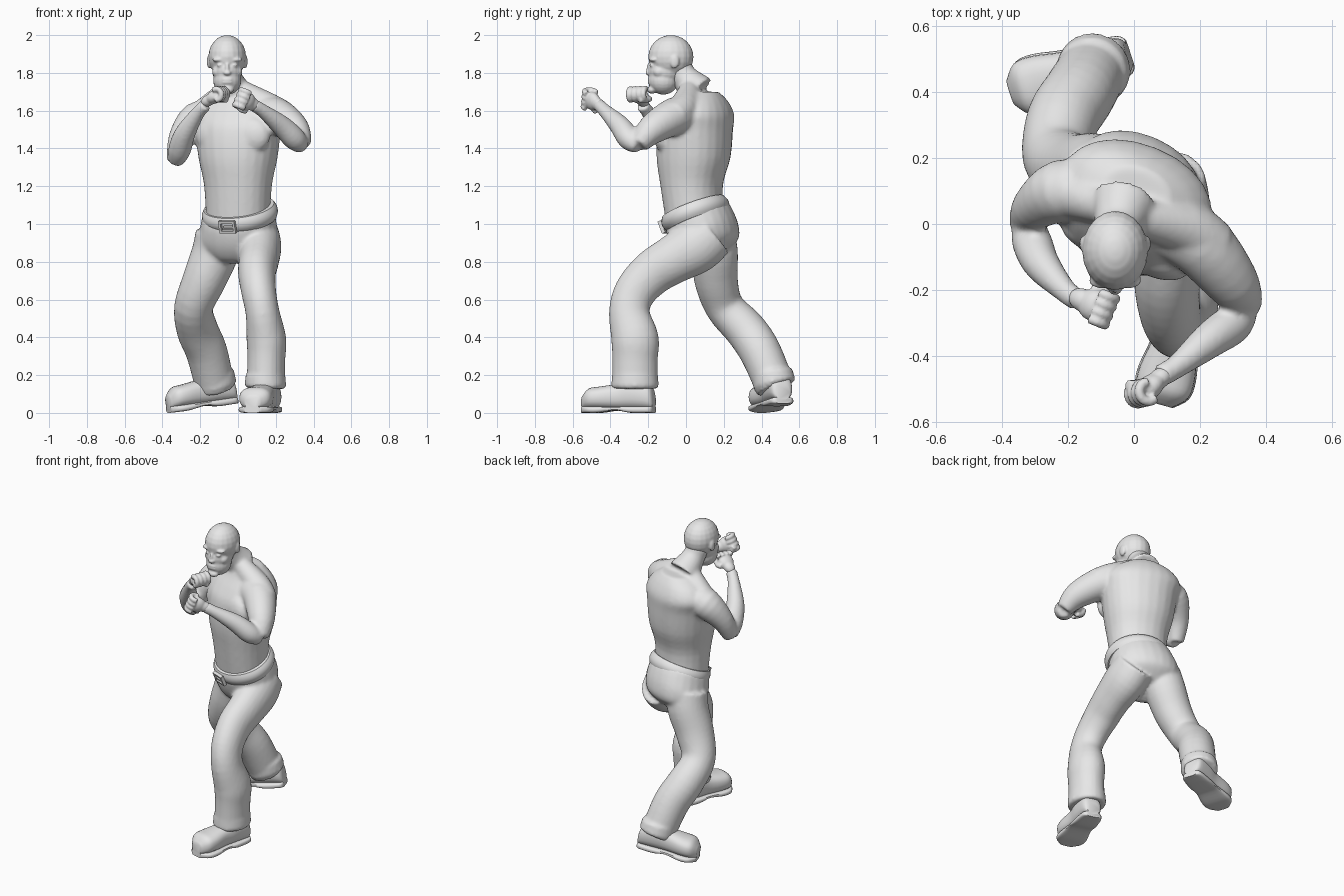
import bpy, bmesh, math
from mathutils import Vector, Matrix

if "Cube" in bpy.data.objects:
    bpy.data.objects.remove(bpy.data.objects["Cube"])

grey = bpy.data.materials.new("plain grey")
grey.use_nodes = True
grey.diffuse_color = (0.8, 0.8, 0.8, 1)
grey.node_tree.nodes["Principled BSDF"].inputs["Base Color"].default_value = grey.diffuse_color

AXIS_X, AXIS_Y, UP = Matrix.Identity(3)
TWIST = Matrix.Rotation(math.radians(-22), 3, 'Z')
SIDE = TWIST @ AXIS_X
FRONT = TWIST @ -AXIS_Y
BELT_UP = (UP + FRONT * 0.4).normalized()
BELT_CENTRE = Vector((0.01, 0.05, 1.055))


def smooth_rows(rows, steps):
    """Catmull-Rom interpolation of ring rows."""
    out = []
    last = len(rows) - 1
    for i in range(last):
        before, start, end, after = (rows[max(0, min(k, last))] for k in range(i - 1, i + 3))
        for step in range(steps):
            t = step / steps
            out.append([q + t / 2 * (r - p + t * (2 * p - 5 * q + 4 * r - w + t * (3 * (q - r) + w - p)))
                        for p, q, r, w in zip(before, start, end, after)])
    return out + [list(rows[-1])]


def loft(bm, rows, side, normal=None, power=1.0, sides=24, steps=4):
    """Closed tube through rows of (x, y, z, side radius, other radius)."""
    rows = smooth_rows(rows, steps)
    rings = []
    for i, (x, y, z, width, depth) in enumerate(rows):
        previous, following = rows[max(i - 1, 0)], rows[min(i + 1, len(rows) - 1)]
        along = normal or (Vector(following[:3]) - Vector(previous[:3])).normalized()
        across = (side - along * side.dot(along)).normalized()
        other = along.cross(across)
        ring = []
        for j in range(sides):
            angle = math.tau * j / sides
            c, s = (math.copysign(abs(k) ** power, k) for k in (math.cos(angle), math.sin(angle)))
            ring.append(bm.verts.new(Vector((x, y, z)) + across * width * c + other * depth * s))
        rings.append(ring)
    for ring, upper in zip(rings, rings[1:]):
        for j in range(sides):
            k = (j + 1) % sides
            bm.faces.new((ring[j], ring[k], upper[k], upper[j]))
    bm.faces.new(rings[0][::-1])
    bm.faces.new(rings[-1])


def limb(bm, side, *rows, flat=1.0):
    """Tube through rows of (x, y, z, radius)."""
    loft(bm, [(x, y, z, r, r * flat) for x, y, z, r in rows], side)


def column(bm, normal, *rows):
    """Trunk section through rows of (height, y, half width, half depth)."""
    loft(bm, [(0, y, z, width, depth) for z, y, width, depth in rows], SIDE, normal, power=0.93)


def blob(bm, location, radii, turn=None):
    matrix = Matrix.Translation(location) @ (turn or Matrix()).to_4x4() @ Matrix.Diagonal((*radii, 1))
    bmesh.ops.create_uvsphere(bm, u_segments=20, v_segments=12, radius=1, matrix=matrix)


def finish(name, bm, voxel=None, relax=4):
    mesh = bpy.data.meshes.new(name)
    bm.to_mesh(mesh)
    bm.free()
    mesh.materials.append(grey)
    part = bpy.data.objects.new(name, mesh)
    bpy.context.collection.objects.link(part)
    if voxel:
        fuse = part.modifiers.new("fuse", 'REMESH')
        fuse.mode, fuse.voxel_size, fuse.use_smooth_shade = 'VOXEL', voxel, True
        soften = part.modifiers.new("soften", 'SMOOTH')
        soften.factor, soften.iterations = 0.5, relax
    else:
        bpy.ops.object.select_all(action='DESELECT')
        part.select_set(True)
        bpy.context.view_layer.objects.active = part
        bpy.ops.object.shade_smooth_by_angle(angle=math.radians(45))


# Bare torso with chest muscles and neck
bm = bmesh.new()
column(bm, UP, (1, .05, .17, .15), (1.2, .03, .18, .16), (1.35, .04, .21, .19), (1.5, .05, .23, .19),
       (1.58, .07, .24, .17), (1.65, .08, .19, .13), (1.7, .07, .11, .1))
for mirror in (-1, 1):
    blob(bm, SIDE * mirror * .1 + FRONT * .07 + UP * 1.47, (.11, .06, .1), TWIST)
limb(bm, AXIS_X, (-.03, .06, 1.7, .1), (-.05, -.01, 1.78, .07), (-.06, -.04, 1.84, .07))
# trapezius slopes from neck to shoulders
limb(bm, FRONT, (-.04, .03, 1.74, .05), (.15, -.01, 1.62, .08), (.24, -.07, 1.57, .08))
limb(bm, FRONT, (-.04, .04, 1.73, .05), (-.22, .1, 1.55, .08))
# left upper arm and forearm
limb(bm, UP, (.1, 0, 1.57, .1), (.2, -.06, 1.57, .1), (.3, -.18, 1.5, .08), (.34, -.25, 1.42, .05))
limb(bm, UP, (.34, -.25, 1.41, .04), (.3, -.3, 1.45, .06), (.23, -.35, 1.52, .055),
     (.13, -.43, 1.6, .036), (.08, -.46, 1.63, .035))
# right upper arm and forearm
limb(bm, FRONT, (-.14, .09, 1.56, .09), (-.22, .1, 1.55, .095), (-.3, .05, 1.45, .07), (-.33, 0, 1.33, .047))
limb(bm, FRONT, (-.33, 0, 1.33, .04), (-.31, -.05, 1.39, .06), (-.28, -.12, 1.48, .055),
     (-.21, -.2, 1.59, .036), (-.17, -.23, 1.63, .035))
finish("torso_and_arms", bm, 0.011)

# Head built from rounded masses
bm = bmesh.new()
head_centre = Vector((-.057, -.08, 1.86))


def feature(x, y, z, *radii):
    blob(bm, head_centre + Vector((x, y, z)), radii)


feature(0, 0, .025, .1, .12, .115)          # skull
feature(0, -.03, -.05, .08, .09, .08)       # face
feature(0, -.04, -.1, .075, .08, .075)      # jaw
feature(0, -.1, -.15, .035, .025, .02)      # chin
feature(0, -.11, -.04, .012, .02, .035)     # nose bridge
feature(0, -.12, -.06, .02, .015, .013)     # nose tip
for lip_height in (-.095, -.11):
    feature(0, -.11, lip_height, .03, .014, .009)
for mirror in (-1, 1):
    feature(mirror * .04, -.09, .01, .04, .025, .014)      # brow
    feature(mirror * .036, -.1, -.02, .018, .013, .01)     # eye
    feature(mirror * .05, -.06, -.055, .03, .035, .03)     # cheek
    feature(mirror * .095, .02, 0, .013, .025, .037)       # ear
finish("head", bm, 0.006, 3)


def fist(name, centre, forward, across):
    """Clenched hand: palm, four curled fingers and a thumb."""
    centre, forward, across = Vector(centre), Vector(forward).normalized(), Vector(across)
    across = (across - forward * across.dot(forward)).normalized()
    back = forward.cross(across)
    frame = Matrix((forward, across, back)).transposed()
    bm = bmesh.new()
    blob(bm, centre, (.055, .05, .035), frame)
    blob(bm, centre - forward * .045, (.045, .035, .03), frame)

    def digit(points):
        limb(bm, across, *((*(centre + frame @ Vector(point)), .015) for point in points))
    for finger in range(4):
        curl = [1.8 - bend * .8 for bend in range(6)]
        digit([(.025 + .03 * math.cos(t), (finger - 1.5) * .028, .03 * math.sin(t)) for t in curl])
    digit([(-.03, .045, 0), (0, .05, -.02), (.04, .02, -.043)])
    finish(name, bm, 0.006, 2)


fist("left_fist", (.045, -.495, 1.65), (-.7, -.6, .35), (-.4, -.1, -.9))
fist("right_fist", (-.12, -.245, 1.675), (.7, -.3, .4), (.3, .9, 0))

# Trousers: hips, two legs and folded hems
bm = bmesh.new()
column(bm, BELT_UP, (1.07, .055, .19, .165), (1.02, .07, .2, .18), (.94, .1, .21, .18),
       (.87, .125, .18, .155), (.82, .12, .09, .09))
limb(bm, AXIS_X, (.1, .13, .95, .115), (.11, .05, .88, .12), (.11, -.07, .81, .107), (.1, -.18, .74, .1),
     (.11, -.27, .64, .092), (.13, -.3, .53, .09), (.15, -.27, .39, .105), (.15, -.27, .28, .1),
     (.145, -.27, .13, .102), flat=1.2)
limb(bm, AXIS_X, (-.1, .13, .95, .125), (-.12, .15, .85, .125), (-.18, .16, .7, .115),
     (-.235, .205, .56, .103), (-.215, .315, .44, .11), (-.165, .395, .32, .11), (-.12, .475, .13, .104))
limb(bm, AXIS_X, (.145, -.27, .2, .106), (.145, -.27, .14, .11), flat=1.15)
limb(bm, AXIS_X, (-.13, .455, .21, .11), (-.12, .47, .15, .113))
finish("trousers", bm, 0.011)

# Rounded belt
bm = bmesh.new()
belt_rows = []
for step in range(-4, 5):
    bulge = .015 * (1 - (step / 4) ** 2)
    belt_rows.append((*(BELT_CENTRE + BELT_UP * step * .01), .19 + bulge, .17 + bulge))
loft(bm, belt_rows, SIDE, BELT_UP, sides=48, steps=1)
finish("belt", bm)

# Open buckle with a prong
bm = bmesh.new()
slope = SIDE.cross(BELT_UP) * -1 if SIDE.cross(BELT_UP).dot(FRONT) < 0 else SIDE.cross(BELT_UP)
frame = Matrix((SIDE, slope, BELT_UP)).transposed().to_4x4()


def bar(side, height, length, thickness):
    spot = BELT_CENTRE + slope * .19 + SIDE * side + BELT_UP * height
    size = Matrix.Diagonal((length, .02, thickness, 1))
    bmesh.ops.create_cube(bm, size=1, matrix=Matrix.Translation(spot) @ frame @ size)


for mirror in (-1, 1):
    bar(0, mirror * .028, .09, .012)
    bar(mirror * .04, 0, .012, .06)
bar(.01, 0, .06, .01)
bmesh.ops.recalc_face_normals(bm, faces=bm.faces)
finish("belt_buckle", bm)


def boot(name, heel, toe):
    """Work boot from heel to toe on a thick sole with a raised arch."""
    heel, toe = Vector(heel), Vector(toe)
    along = (toe - heel).normalized()
    side = along.cross(UP).normalized()
    up = side.cross(along)
    profile = ((0, .04, .1), (.06, .06, .15), (.3, .07, .18), (.5, .07, .155),
               (.75, .086, .14), (.9, .08, .13), (1, .04, .09))

    def row(place, width, low, high):
        return (*(heel.lerp(toe, place) + up * (low + high) / 2), width, (high - low) / 2)
    bm = bmesh.new()
    loft(bm, [row(place, width, .02, top) for place, width, top in profile], side, along, power=0.8)
    finish(name, bm)
    bm = bmesh.new()
    loft(bm, [row(place, width + .004, .012 if place == .5 else 0, .035) for place, width, top in profile],
         side, along, power=0.5)
    finish(name + "_sole", bm)


boot("left_boot", (.178, -.17, 0), (.075, -.545, 0))
boot("right_boot", (-.01, .515, .05), (-.365, .4, 0))
